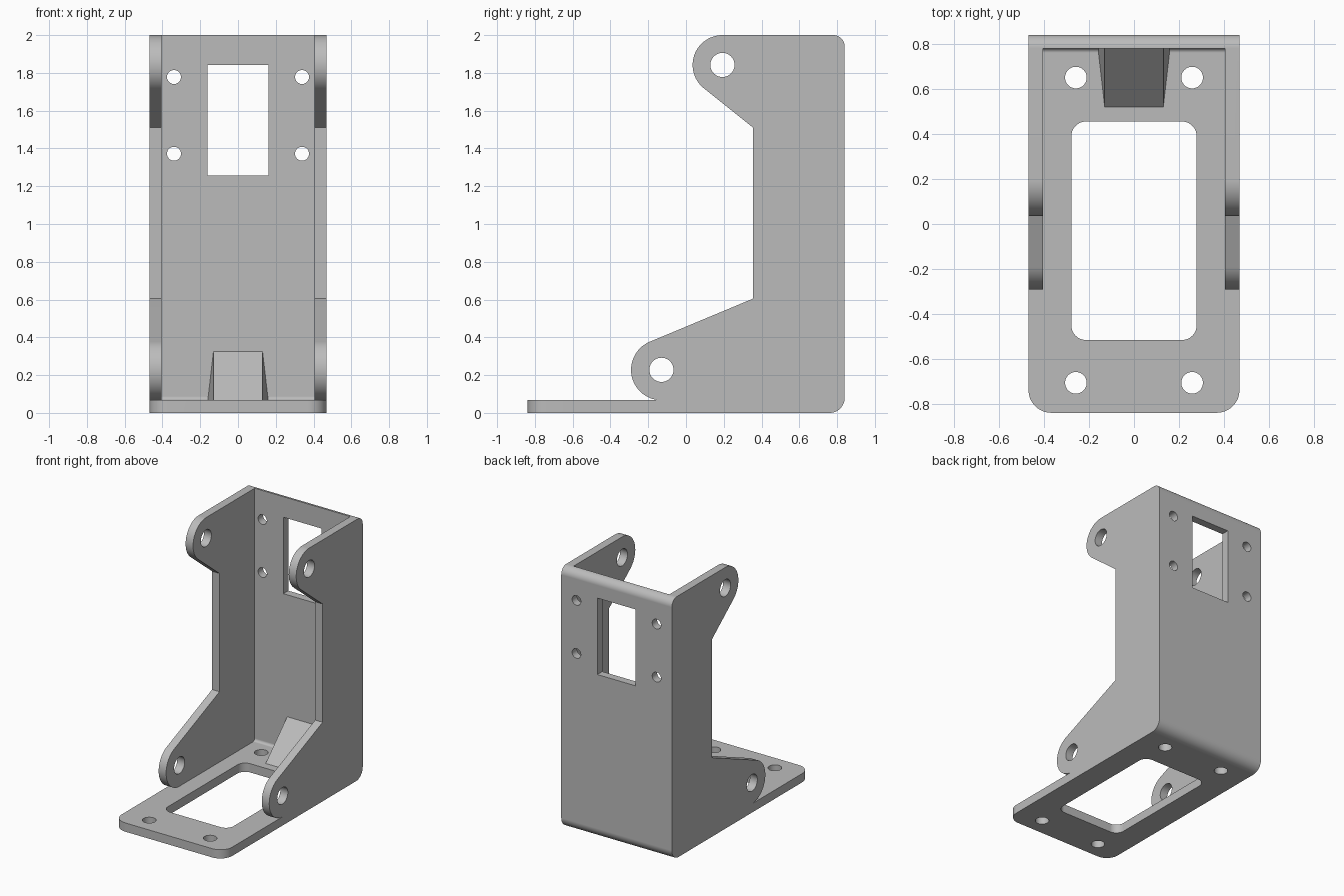
import bpy, bmesh
from math import sin, cos, acos, atan2, hypot, pi, radians

cube = bpy.data.objects.get("Cube")
if cube:
    bpy.data.objects.remove(cube, do_unlink=True)

grey = bpy.data.materials.new("light grey metal")
grey.use_nodes = True
colour = (0.5, 0.5, 0.5, 1)
grey.diffuse_color = colour
grey.node_tree.nodes["Principled BSDF"].inputs["Base Color"].default_value = colour

WIDTH, INNER = 0.468, 0.405      # half widths outside and between the walls
FRONT, BACK, BACK_IN = -0.838, 0.84, 0.78
FLOOR, TOP = 0.067, 2.0


def arc(c, r, a0, a1, n=20):
    return [(c[0] + r * cos(a0 + (a1 - a0) * i / n),
             c[1] + r * sin(a0 + (a1 - a0) * i / n)) for i in range(n + 1)]


def circle(c, r):
    return arc(c, r, 0, 2 * pi, 40)[:-1]


def rounded_rect(x0, x1, y0, y1, radii):
    """Corner radii run anticlockwise from the lower left."""
    corners = [(x0, y0, 1, 1), (x1, y0, -1, 1), (x1, y1, -1, -1), (x0, y1, 1, -1)]
    pts = []
    for i, ((x, y, sx, sy), r) in enumerate(zip(corners, radii)):
        a = pi + i * pi / 2
        pts += arc((x + sx * r, y + sy * r), r, a, a + pi / 2, 12) if r else [(x, y)]
    return pts


def tangent_angle(c, r, p, side):
    dx, dy = p[0] - c[0], p[1] - c[1]
    return atan2(dy, dx) + side * acos(r / hypot(dx, dy))


def prism(name, pts, axis, lo, hi):
    """Extrude a 2D outline along an axis from lo to hi."""
    place = {"x": lambda u, v, t: (t, u, v),
             "y": lambda u, v, t: (u, t, v),
             "z": lambda u, v, t: (u, v, t)}[axis]
    bm = bmesh.new()
    a = [bm.verts.new(place(u, v, lo)) for u, v in pts]
    b = [bm.verts.new(place(u, v, hi)) for u, v in pts]
    bm.faces.new(a)
    bm.faces.new(b)
    for i in range(len(pts)):
        j = (i + 1) % len(pts)
        bm.faces.new((a[i], a[j], b[j], b[i]))
    bmesh.ops.recalc_face_normals(bm, faces=bm.faces[:])
    me = bpy.data.meshes.new(name)
    bm.to_mesh(me)
    bm.free()
    me.materials.append(grey)
    ob = bpy.data.objects.new(name, me)
    bpy.context.collection.objects.link(ob)
    return ob


def select(ob):
    bpy.ops.object.select_all(action="DESELECT")
    ob.select_set(True)
    bpy.context.view_layer.objects.active = ob


def boolean(ob, cutter, operation="DIFFERENCE"):
    cutter.hide_render = True
    mod = ob.modifiers.new("cut", "BOOLEAN")
    mod.operation, mod.solver, mod.object = operation, "EXACT", cutter
    select(ob)
    bpy.ops.object.modifier_apply(modifier=mod.name)
    bpy.data.objects.remove(cutter, do_unlink=True)


# Side outline with the two rounded lugs
upper, upper_r = (0.193, 1.842), 0.158
lower, lower_r = (-0.13, FLOOR + 0.161), 0.161
neck_top, neck_bottom = (0.355, 1.51), (0.355, 0.605)
bend, edge = 0.08, 0.06
outline = [(FRONT, 0)]
outline += arc((BACK - bend, bend), bend, -pi / 2, 0)
outline += arc((BACK - edge, TOP - edge), edge, 0, pi / 2)
outline += arc(upper, upper_r, pi / 2, 2 * pi + tangent_angle(upper, upper_r, neck_top, -1), 28)
outline += [neck_top, neck_bottom]
outline += arc(lower, lower_r, tangent_angle(lower, lower_r, neck_bottom, 1), 1.5 * pi, 28)
outline += [(FRONT, FLOOR)]
bracket = prism("bracket", outline, "x", -WIDTH, WIDTH)

# Hollow between the side walls, with a small bend at the floor
hollow = rounded_rect(-1.2, BACK_IN, FLOOR, 2.2, (0, 0.02, 0, 0))
boolean(bracket, prism("hollow", hollow, "x", -INNER, INNER))

# Rounded front corners of the base
plan = rounded_rect(-WIDTH, WIDTH, FRONT, 1, (0.1, 0.1, 0, 0))
boolean(bracket, prism("plan", plan, "z", -0.5, 2.5), "INTERSECT")

# Base opening and back window
opening = rounded_rect(-0.278, 0.278, -0.515, 0.455, (0.065,) * 4)
boolean(bracket, prism("opening", opening, "z", -0.1, 0.15))
window = rounded_rect(-0.162, 0.162, 1.258, 1.843, (0,) * 4)
boolean(bracket, prism("window", window, "y", 0.7, 0.9))

# Lug holes, base holes and back holes
for centre in (upper, lower):
    boolean(bracket, prism("lug_hole", circle(centre, 0.064), "x", -0.6, 0.6))
for s in (-1, 1):
    for y in (0.65, -0.705):
        boolean(bracket, prism("base_hole", circle((s * 0.258, y), 0.048), "z", -0.1, 0.15))
    for z in (1.778, 1.372):
        boolean(bracket, prism("back_hole", circle((s * 0.339, z), 0.037), "y", 0.7, 0.9))

select(bracket)
bpy.ops.object.shade_smooth_by_angle(angle=radians(25))
bracket.modifiers.new("flat_faces", "WEIGHTED_NORMAL").keep_sharp = True

# Gusset in the corner: straight sloping face, sides flaring towards the bend
gusset = prism("gusset", [(0.52, FLOOR), (BACK_IN, FLOOR), (BACK_IN, 0.325)], "x", -0.13, 0.13)
for v in gusset.data.vertices:
    if v.co.y > 0.7 and v.co.z < 0.1:
        v.co.x *= 0.16 / 0.13
